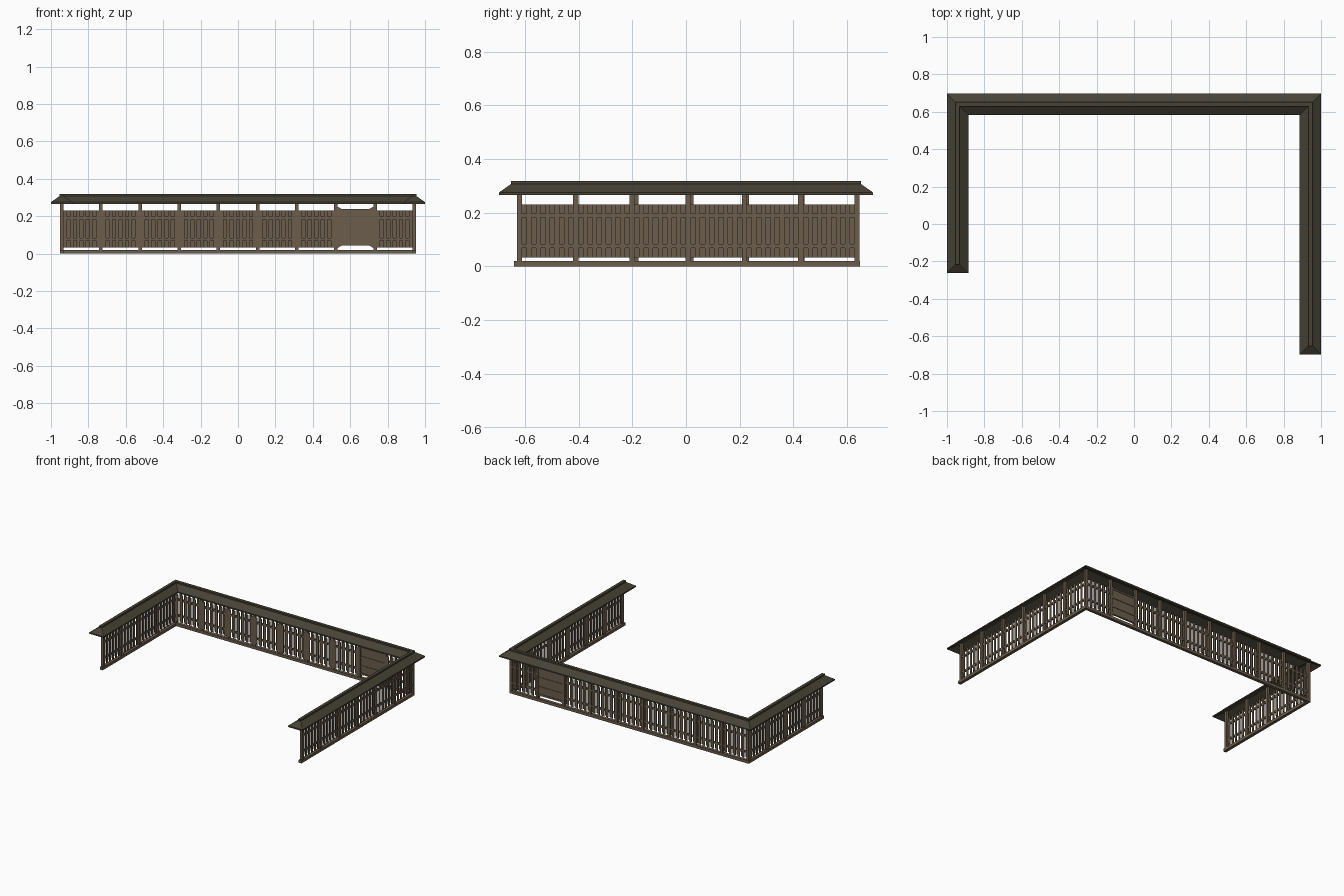
import bpy, bmesh
from mathutils import Vector

if "Cube" in bpy.data.objects:
    bpy.data.objects.remove(bpy.data.objects["Cube"], do_unlink=True)


def material(name, colour):
    m = bpy.data.materials.new(name)
    m.use_nodes = True
    m.diffuse_color = (*colour, 1)
    m.node_tree.nodes["Principled BSDF"].inputs["Base Color"].default_value = (*colour, 1)
    return m


WOOD = material("weathered wood", (0.150, 0.111, 0.073))
ROOF = material("dark mossy roof", (0.062, 0.055, 0.036))


def finish(bm, name, mat):
    bmesh.ops.recalc_face_normals(bm, faces=bm.faces)
    mesh = bpy.data.meshes.new(name)
    bm.to_mesh(mesh)
    bm.free()
    mesh.materials.append(mat)
    obj = bpy.data.objects.new(name, mesh)
    bpy.context.collection.objects.link(obj)
    return obj


class Run:
    """A straight wall: s runs along it, t across it, z up."""

    def __init__(self, start, end, bays):
        self.start = Vector((*start, 0))
        path = Vector((*end, 0)) - self.start
        self.length, self.bays = path.length, bays
        self.along = path.normalized()
        self.across = Vector((-self.along.y, self.along.x, 0))
        self.pitch = self.length / bays

    def point(self, s, t, z):
        return self.start + self.along * s + self.across * t + Vector((0, 0, z))

    def prism(self, bm, outline, t0, t1):
        front = [bm.verts.new(self.point(s, t0, z)) for s, z in outline]
        back = [bm.verts.new(self.point(s, t1, z)) for s, z in outline]
        bm.faces.new(front)
        bm.faces.new(back[::-1])
        for i in range(len(front)):
            j = (i + 1) % len(front)
            bm.faces.new((front[i], back[i], back[j], front[j]))

    def box(self, bm, s0, s1, t0, t1, z0, z1):
        self.prism(bm, [(s0, z0), (s1, z0), (s1, z1), (s0, z1)], t0, t1)


X, Y = 0.942, 0.637
POST = 0.0095
BOARDS = 11
GATE_BAY = 7
runs = {
    "back": Run((-X, Y), (X, Y), 9),
    "left": Run((X, Y), (X, -0.62), 6),
    "right": Run((-X, Y), (-X, -0.187), 4),
}

for side, run in runs.items():
    # Ground sill
    bm = bmesh.new()
    tail = POST if side == "back" else 0.02
    run.box(bm, -POST, run.length + tail, -0.011, 0.011, 0, 0.02)
    finish(bm, side + "_sill", WOOD)

    # Posts; the corner posts belong to the back wall
    bm = bmesh.new()
    for i in range(0 if side == "back" else 1, run.bays + 1):
        s = i * run.pitch
        run.box(bm, s - POST, s + POST, -POST, POST, 0.02, 0.293)
    finish(bm, side + "_posts", WOOD)

    # Rails and boards staggered on either face of them
    rails, boards = bmesh.new(), bmesh.new()
    for bay in range(run.bays):
        if side == "back" and bay == GATE_BAY:
            continue
        s0 = bay * run.pitch + POST
        s1 = (bay + 1) * run.pitch - POST
        for z in (0.076, 0.19):
            run.box(rails, s0, s1, -0.005, 0.005, z - 0.007, z + 0.007)
        step = (s1 - s0) / BOARDS
        for k in range(BOARDS):
            t = 0.005 if k % 2 else -0.005
            run.box(boards, s0 + k * step, s0 + (k + 1) * step,
                    min(t, 1.9 * t), max(t, 1.9 * t), 0.033, 0.23)
    finish(rails, side + "_rails", WOOD)
    finish(boards, side + "_boards", WOOD)

# Solid gate with corner brackets
run = runs["back"]
s0 = GATE_BAY * run.pitch + POST
s1 = s0 + run.pitch - 2 * POST
bm = bmesh.new()
run.prism(bm, [(s0, 0.03), (s0 + 0.02, 0.042), (s1 - 0.02, 0.042), (s1, 0.03),
               (s1, 0.25), (s1 - 0.02, 0.239), (s0 + 0.02, 0.239), (s0, 0.25)], -0.003, 0.003)
finish(bm, "gate_panel", WOOD)
bm = bmesh.new()
for z in (0.048, 0.102, 0.168, 0.232):
    run.box(bm, s0, s1, -0.0065, 0.0065, z - 0.006, z + 0.006)
finish(bm, "gate_battens", WOOD)


# Roof: rings that follow the three walls, with mitred corners and hipped ends
def ring(bm, w, z):
    x, y, left_end, right_end = 0.943, 0.64, -0.64, -0.205
    pts = [(-x - w, right_end - w), (-x - w, y + w), (x + w, y + w), (x + w, left_end - w),
           (x - w, left_end - w), (x - w, y - w), (-x + w, y - w), (-x + w, right_end - w)]
    return [bm.verts.new((px, py, z)) for px, py in pts]


def sweep(name, profile):
    bm = bmesh.new()
    rings = [ring(bm, w, z) for w, z in profile]
    for a, b in zip(rings, rings[1:]):
        for i in range(8):
            j = (i + 1) % 8
            bm.faces.new((a[i], a[j], b[j], b[i]))
    for r in (rings[0], rings[-1]):
        for i in range(3):
            bm.faces.new((r[i], r[i + 1], r[6 - i], r[7 - i]))
    return finish(bm, name, ROOF)


sweep("roof", [(0.006, 0.293), (0.053, 0.266), (0.057, 0.266), (0.057, 0.275), (0.010, 0.308)])
sweep("ridge_cap", [(0.011, 0.304), (0.011, 0.318)])
